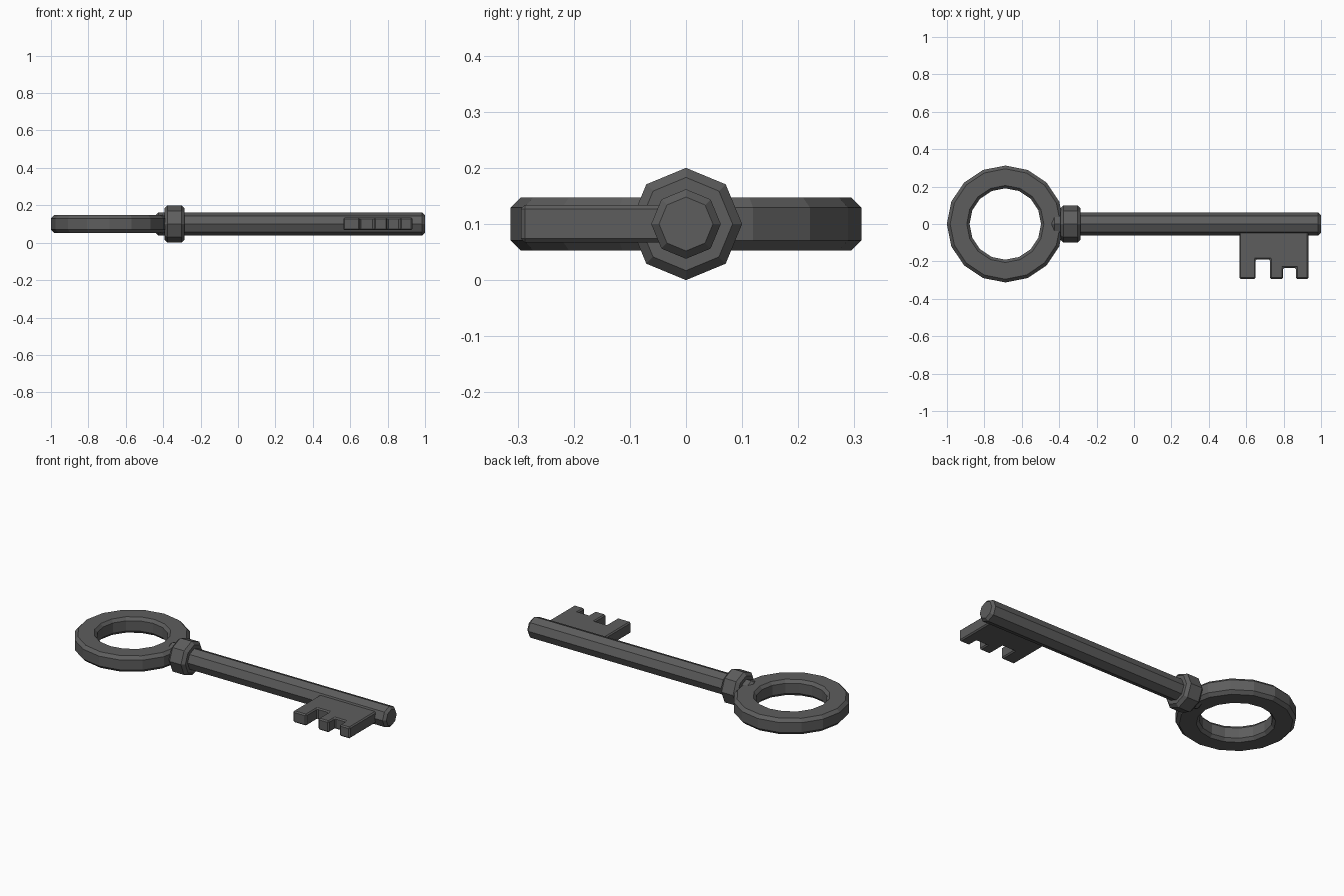
import bpy, bmesh, math

if "Cube" in bpy.data.objects:
    bpy.data.objects.remove(bpy.data.objects["Cube"])

ZC = 0.10  # height of the key's centre line

iron = bpy.data.materials.new("dark iron grey")
iron.diffuse_color = (0.11, 0.11, 0.11, 1)
iron.use_nodes = True
iron.node_tree.nodes["Principled BSDF"].inputs["Base Color"].default_value = iron.diffuse_color


def finish(bm, name):
    bmesh.ops.recalc_face_normals(bm, faces=bm.faces)
    me = bpy.data.meshes.new(name)
    bm.to_mesh(me)
    bm.free()
    me.materials.append(iron)
    ob = bpy.data.objects.new(name, me)
    bpy.context.collection.objects.link(ob)
    return ob


def revolve(name, profile, sides, place, closed):
    """Spin (radius, along) profile points; place maps (r, along, angle) to xyz."""
    bm = bmesh.new()
    rings = [[bm.verts.new(place(r, h, 2 * math.pi * k / sides)) for k in range(sides)]
             for r, h in profile]
    pairs = list(zip(rings, rings[1:]))
    if closed:
        pairs.append((rings[-1], rings[0]))
    else:
        bm.faces.new(rings[0])
        bm.faces.new(rings[-1])
    for a, b in pairs:
        for k in range(sides):
            n = (k + 1) % sides
            bm.faces.new((a[k], a[n], b[n], b[k]))
    return finish(bm, name)


def along_x(r, h, a):
    return (h, r * math.sin(a), ZC + r * math.cos(a))


def around_bow(r, h, a):
    return (-0.688 + r * math.cos(a), r * math.sin(a), ZC + h)


# Bow: 16-sided ring with chamfered edges
revolve("bow_ring", [(0.191, -0.03), (0.206, -0.047), (0.295, -0.047), (0.3125, -0.029),
                     (0.3125, 0.029), (0.295, 0.047), (0.206, 0.047), (0.191, 0.03)],
        16, around_bow, True)

# Shaft: octagonal rod with chamfered ends
revolve("shaft", [(0.048, -0.44), (0.062, -0.426), (0.062, 0.985), (0.048, 1.0)],
        8, along_x, False)

# Collar: octagonal band
revolve("collar", [(0.083, -0.393), (0.1, -0.376), (0.1, -0.302), (0.083, -0.285)],
        8, along_x, False)

# Bit: toothed plate extruded from its outline, edges softly bevelled
outline = [(0.563, -0.03), (0.563, -0.294), (0.65, -0.294), (0.65, -0.19),
           (0.727, -0.19), (0.727, -0.294), (0.797, -0.294), (0.797, -0.235),
           (0.866, -0.235), (0.866, -0.294), (0.933, -0.294), (0.933, -0.03)]
bm = bmesh.new()
base = bm.faces.new([bm.verts.new((x, y, ZC - 0.033)) for x, y in outline])
top = bmesh.ops.extrude_face_region(bm, geom=[base])["geom"]
bmesh.ops.translate(bm, vec=(0, 0, 0.067),
                    verts=[v for v in top if isinstance(v, bmesh.types.BMVert)])
bit = finish(bm, "bit")
bev = bit.modifiers.new("edge_bevel", 'BEVEL')
bev.width = 0.007
bev.segments = 1
